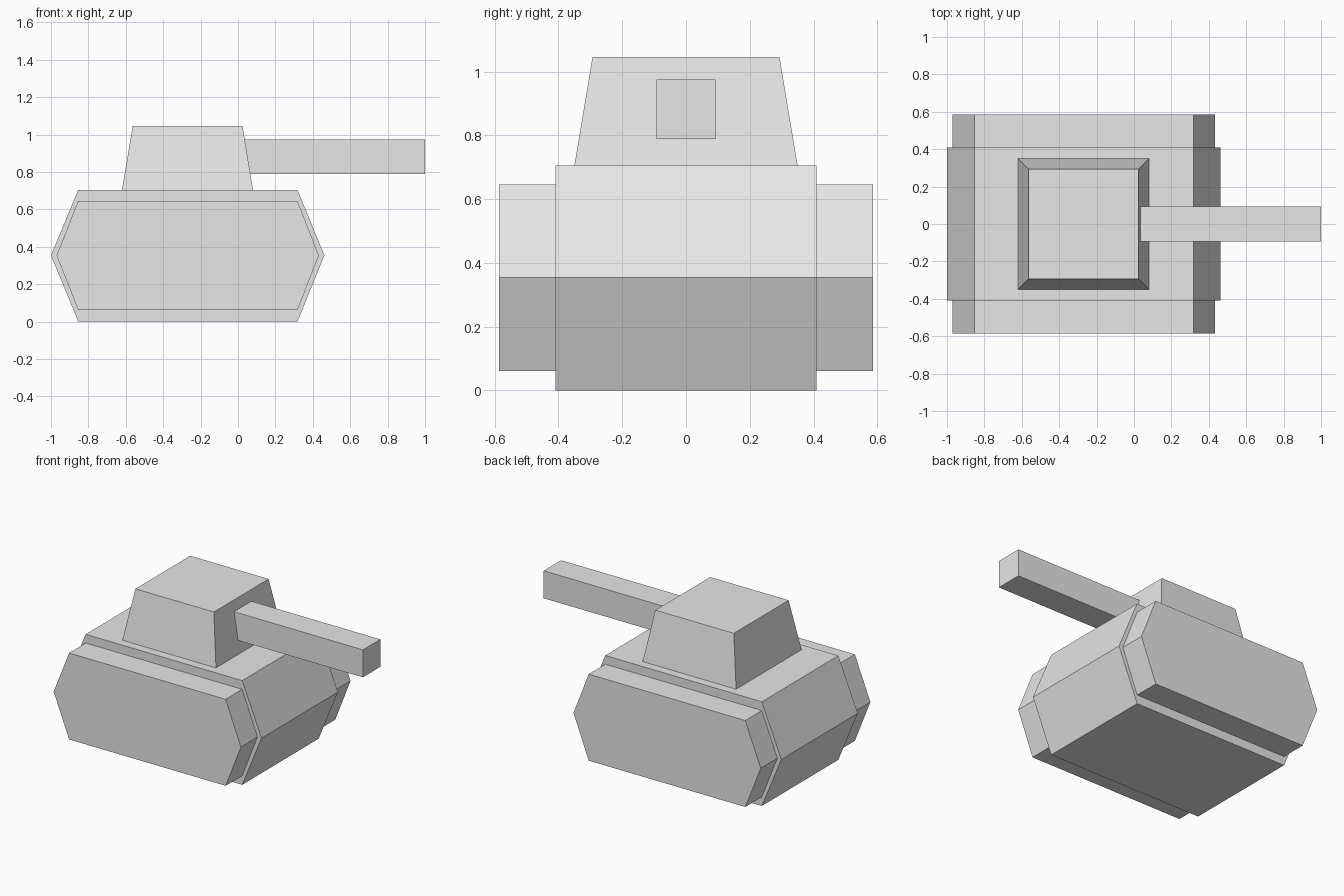
import bpy
import bmesh

if "Cube" in bpy.data.objects:
    bpy.data.objects.remove(bpy.data.objects["Cube"])

grey = bpy.data.materials.new("plain grey")
grey.diffuse_color = (0.8, 0.8, 0.8, 1.0)
grey.use_nodes = True
grey.node_tree.nodes["Principled BSDF"].inputs["Base Color"].default_value = grey.diffuse_color


def loft(name, ring_a, ring_b):
    """Solid between two matching rings of points, capped at both ends."""
    bm = bmesh.new()
    a = [bm.verts.new(p) for p in ring_a]
    b = [bm.verts.new(p) for p in ring_b]
    bm.faces.new(a)
    bm.faces.new(b)
    n = len(a)
    for i in range(n):
        j = (i + 1) % n
        bm.faces.new((a[i], a[j], b[j], b[i]))
    bmesh.ops.recalc_face_normals(bm, faces=bm.faces)
    mesh = bpy.data.meshes.new(name)
    bm.to_mesh(mesh)
    bm.free()
    mesh.materials.append(grey)
    obj = bpy.data.objects.new(name, mesh)
    bpy.context.collection.objects.link(obj)
    return obj


def hex_slab(name, x_tips, z_range, y_range):
    """Six-sided side profile with pointed ends, extruded along y."""
    x0, x1 = x_tips
    z0, z1 = z_range
    mid = 0.354
    profile = [(x0, mid), (-0.854, z0), (0.318, z0),
               (x1, mid), (0.318, z1), (-0.854, z1)]
    return loft(name, *[[(x, y, z) for x, z in profile] for y in y_range])


def rect(x0, x1, y0, y1, z):
    return [(x0, y0, z), (x1, y0, z), (x1, y1, z), (x0, y1, z)]


# Hull
hex_slab("hull", (-1.0, 0.462), (0.0, 0.705), (-0.409, 0.409))

# Tracks on both sides, slightly sunk into the hull
for side, label in ((-1, "front_track"), (1, "back_track")):
    hex_slab(label, (-0.97, 0.432), (0.061, 0.646), (side * 0.40, side * 0.586))

# Tapered turret
loft("turret", rect(-0.62, 0.08, -0.35, 0.35, 0.705),
     rect(-0.563, 0.024, -0.293, 0.293, 1.046))

# Square gun barrel
loft("gun_barrel", rect(0.0, 1.0, -0.093, 0.093, 0.789),
     rect(0.0, 1.0, -0.093, 0.093, 0.975))
